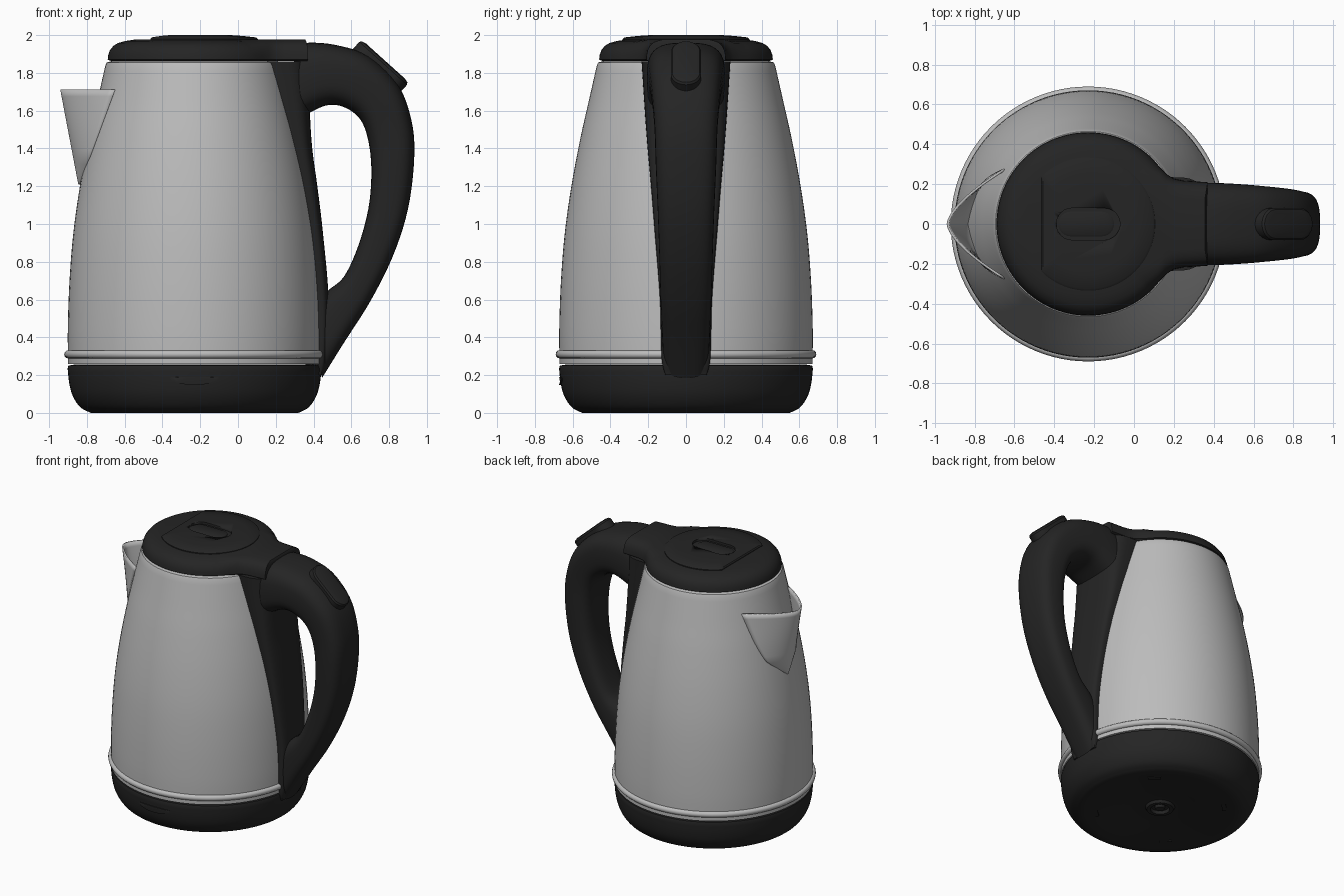
import bpy
import bmesh
import math
from mathutils import Vector, Matrix

if "Cube" in bpy.data.objects:
    bpy.data.objects.remove(bpy.data.objects["Cube"])

AXIS = -0.23  # x of the pot's vertical axis


def material(name, rgb, rough):
    m = bpy.data.materials.new(name)
    m.use_nodes = True
    m.diffuse_color = (*rgb, 1)
    node = m.node_tree.nodes["Principled BSDF"]
    node.inputs["Base Color"].default_value = (*rgb, 1)
    node.inputs["Roughness"].default_value = rough
    return m


STEEL = material("brushed steel", (0.5, 0.5, 0.5), 0.4)
BLACK = material("black plastic", (0.018, 0.018, 0.018), 0.5)


def finish(ob, mat, angle=35):
    ob.data.materials.append(mat)
    bpy.ops.object.select_all(action="DESELECT")
    ob.select_set(True)
    bpy.context.view_layer.objects.active = ob
    bpy.ops.object.shade_smooth_by_angle(angle=math.radians(angle))
    return ob


def spline(points, steps=6):
    """Smooth curve through tuples of any length."""
    p = [Vector(q) for q in points]
    p = [2 * p[0] - p[1]] + p + [2 * p[-1] - p[-2]]
    out = []
    for a, b, c, d in zip(p, p[1:], p[2:], p[3:]):
        for i in range(steps):
            t = i / steps
            out.append(0.5 * (2 * b + (c - a) * t + (2 * a - 5 * b + 4 * c - d) * t * t
                              + (3 * b - a - 3 * c + d) * t ** 3))
    return out + [p[-2]]


def loft(name, rings, mat, closed=True, caps=True, angle=35):
    """Skin a list of equal-length rings."""
    bm = bmesh.new()
    rows = [[bm.verts.new(v) for v in r] for r in rings]
    n = len(rows[0])
    for a, b in zip(rows, rows[1:]):
        for i in range(n if closed else n - 1):
            j = (i + 1) % n
            bm.faces.new((a[i], a[j], b[j], b[i]))
    if caps:
        bm.faces.new(rows[0][::-1])
        bm.faces.new(rows[-1])
    bmesh.ops.remove_doubles(bm, verts=bm.verts, dist=0.0001)
    bmesh.ops.recalc_face_normals(bm, faces=bm.faces)
    me = bpy.data.meshes.new(name)
    bm.to_mesh(me)
    bm.free()
    ob = bpy.data.objects.new(name, me)
    bpy.context.collection.objects.link(ob)
    return finish(ob, mat, angle)


def circle(r, z, n=96):
    return [(AXIS + r * math.cos(math.tau * i / n), r * math.sin(math.tau * i / n), z) for i in range(n)]


def lathe(name, profile, mat, caps=True):
    return loft(name, [circle(r, z) for r, z in profile], mat, caps=caps)


def power(v, e):
    return math.copysign(abs(v) ** e, v)


def capsule(cx, half, r, z, n=12):
    pts = []
    for side in (1, -1):
        for i in range(n + 1):
            a = -math.pi / 2 + math.pi * i / n
            pts.append((cx + side * (half - r + r * math.cos(a)), side * r * math.sin(a), z))
    return pts


# Steel body
wall = spline([(0.67, 0.26), (0.671, 0.45), (0.662, 0.7), (0.642, 0.95), (0.607, 1.2),
               (0.56, 1.45), (0.515, 1.65), (0.472, 1.84)])
lathe("body", [(0.64, 0.262)] + [tuple(v) for v in wall] + [(0.465, 1.855), (0.44, 1.862)], STEEL)


def radius(z):
    for a, b in zip(wall, wall[1:]):
        if a.y <= z <= b.y:
            return a.x + (b.x - a.x) * (z - a.y) / (b.y - a.y)
    return wall[0].x if z < 1 else wall[-1].x


# Bead around the foot of the body
bpy.ops.mesh.primitive_torus_add(major_radius=0.668, minor_radius=0.022, major_segments=96,
                                 minor_segments=12, location=(AXIS, 0, 0.31))
bpy.context.object.name = "body_bead"
finish(bpy.context.object, STEEL)

# Base with hollowed underside and a central socket
rim = spline([(0.55, 0), (0.605, 0.03), (0.645, 0.09), (0.664, 0.16), (0.672, 0.235)], 4)
lathe("base", [(0.012, 0.015), (0.03, 0.015), (0.035, 0.035), (0.06, 0.035), (0.065, 0.012), (0.09, 0.012),
               (0.1, 0.03), (0.2, 0.03), (0.25, 0.018), (0.44, 0.01), (0.5, 0.0)]
      + [tuple(v) for v in rim] + [(0.668, 0.25), (0.64, 0.255)], BLACK)

# Small pads beneath the base
for k in range(4):
    mid = math.radians(45 + 90 * k)
    arcs = [[(AXIS + r * math.cos(mid + t / 50), r * math.sin(mid + t / 50), z) for t in range(-5, 6)]
            for r, z in ((0.42, 0.012), (0.42, 0.004), (0.45, 0.004), (0.45, 0.012))]
    loft(f"base_pad_{k + 1}", arcs, BLACK, closed=False, caps=False)

# Half-oval plate on the front of the base
rows = []
for r, grow in ((0.655, 1), (0.671, 1), (0.672, 0.9)):
    ring = []
    for i in range(24):
        a = math.tau * i / 24
        ang = -math.pi / 2 + 0.195 * grow * math.cos(a)
        z = 0.185 + (0.037 if math.sin(a) < 0 else 0.006) * grow * math.sin(a)
        ring.append((AXIS + r * math.cos(ang), r * math.sin(ang), z))
    rows.append(ring)
loft("base_front_plate", rows, BLACK)

# Spout: thin V-shaped sheet whose edges lie on the body
rows = []
for k in range(15):
    t = k / 14
    z = 1.712 - 0.5 * t
    edge = -0.65 - 0.185 * t
    w = math.sqrt(max(0, radius(z) ** 2 - (edge - AXIS) ** 2)) * min(1, 3.5 * (1 - t)) ** 0.5
    nose = -0.935 + 0.095 * t
    rows.append([(edge + (nose - edge) * (1 - abs(s / 14) ** 1.55), w * s / 14, z) for s in range(-14, 15)])
spout = loft("spout", rows, STEEL, closed=False, caps=False, angle=60)
shell = spout.modifiers.new("thickness", "SOLIDIFY")
shell.thickness = 0.012
shell.offset = 0


# Lid: disc that flows into a neck towards the handle
def lid_ring(d, z):
    r = 0.46 - d
    arc = [math.radians(45 + 270 * i / 72) for i in range(73)]
    ring = [(AXIS + r * math.cos(a), r * math.sin(a), z) for a in arc]
    neck = [(0.13, 0.285), (0.165, 0.25), (0.2, 0.227), (0.25, 0.217), (0.37, 0.21)]
    low = [(x - 0.1 * d, -(y - 0.6 * d), z) for x, y in neck]
    return ring + low + [(x, -y, z) for x, y, z in low[::-1]]


loft("lid", [lid_ring(d, z) for d, z in ((0.02, 1.862), (0, 1.87), (0.003, 1.895), (0.012, 1.92), (0.03, 1.943),
                                         (0.055, 1.958), (0.09, 1.968), (0.14, 1.976))], BLACK)


# Raised lid panel with one flat side and a pill-shaped recess
def panel_ring(r, z):
    return [(max(x, AXIS - 0.7 * r), y, z) for x, y, z in circle(r, z)]


panel = loft("lid_panel", [panel_ring(r, z) for r, z in ((0.335, 1.96), (0.335, 1.98), (0.325, 1.988),
                                                         (0.25, 1.996), (0.19, 2.0))], BLACK)
cutter = loft("recess_cutter", [capsule(AXIS, 0.16, 0.08, z) for z in (1.984, 2.05)], BLACK)
cutter.hide_render = True
cut = panel.modifiers.new("recess", "BOOLEAN")
cut.operation = "DIFFERENCE"
cut.object = cutter
bpy.context.view_layer.objects.active = panel
bpy.ops.object.modifier_apply(modifier="recess")
bpy.data.objects.remove(cutter)
loft("lid_catch", [capsule(-0.24, h, r, z) for h, r, z in ((0.14, 0.062, 1.975), (0.14, 0.062, 1.988),
                                                           (0.13, 0.052, 1.994))], BLACK)

# Handle spine: plate following the back of the body (z, half width, front x)
rows = []
for z, w, front in spline([(0.2, 0.11, 0.445), (0.3, 0.13, 0.472), (0.6, 0.138, 0.48), (0.95, 0.165, 0.45),
                           (1.2, 0.185, 0.42), (1.4, 0.203, 0.393), (1.6, 0.218, 0.38), (1.86, 0.235, 0.37)]):
    back = AXIS + math.sqrt(radius(z) ** 2 - w * w) + 0.008
    ring = [(back - 0.08, -w, z)]
    for i in range(21):
        a = math.pi * (i / 20 - 0.5)
        ring.append((back + (front - back) * max(0, math.cos(a)) ** 0.6, w * power(math.sin(a), 0.6), z))
    rows.append(ring + [(back - 0.08, w, z)])
loft("handle_spine", rows, BLACK)

# Handle grip: rounded sections (outer x, z, inner x, z, half width)
rows = []
for ox, oz, ix, iz, w in spline([(0.30, 1.945, 0.28, 1.53, 0.205), (0.38, 1.96, 0.38, 1.59, 0.207),
                                 (0.52, 1.947, 0.48, 1.63, 0.202), (0.69, 1.89, 0.57, 1.615, 0.192),
                                 (0.845, 1.74, 0.65, 1.55, 0.178), (0.918, 1.55, 0.692, 1.43, 0.166),
                                 (0.933, 1.35, 0.706, 1.27, 0.16), (0.9, 1.08, 0.69, 1.08, 0.15),
                                 (0.82, 0.83, 0.635, 0.88, 0.142), (0.7, 0.59, 0.56, 0.72, 0.136),
                                 (0.56, 0.37, 0.47, 0.64, 0.13), (0.445, 0.185, 0.38, 0.52, 0.122)], 5):
    mid = Vector((ox + ix, 0, oz + iz)) / 2
    arm = Vector((ox - ix, 0, oz - iz)) / 2
    ring = []
    for i in range(36):
        a = math.tau * i / 36
        ring.append(mid + arm * power(math.cos(a), 0.65) + Vector((0, w * power(math.sin(a), 0.65), 0)))
    rows.append(ring)
loft("handle_grip", rows, BLACK, angle=50)

# Thumb switch on the handle's shoulder
switch = loft("thumb_switch", [capsule(0, h, r, z) for h, r, z in ((0.17, 0.08, -0.06), (0.17, 0.08, 0.025),
                                                                   (0.162, 0.072, 0.036), (0.14, 0.052, 0.042))], BLACK)
switch.matrix_world = Matrix.Translation((0.752, 0, 1.832)) @ Matrix.Rotation(math.radians(42), 4, "Y")
